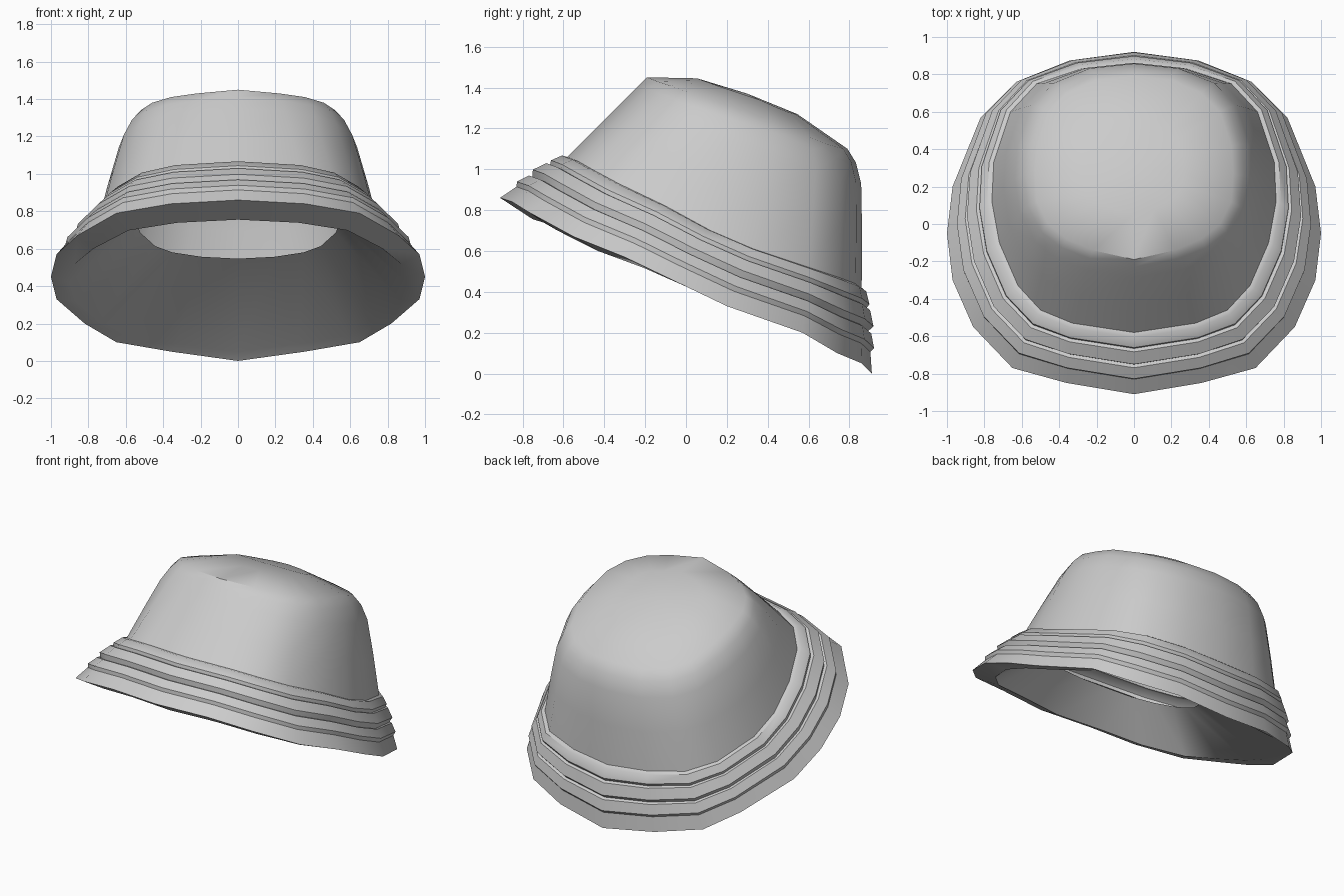
import bpy
import bmesh
from mathutils import Vector

if "Cube" in bpy.data.objects:
    bpy.data.objects.remove(bpy.data.objects["Cube"], do_unlink=True)

# One grey felt colour
felt = bpy.data.materials.new("grey_felt")
felt.use_nodes = True
grey = (0.6, 0.6, 0.6, 1.0)
felt.diffuse_color = grey
felt.node_tree.nodes["Principled BSDF"].inputs["Base Color"].default_value = grey

# Half outlines on the +x side, from the front round to the back
BRIM = [(0, -.91, .86), (.36, -.85, .84), (.65, -.77, .79), (.86, -.55, .67),
        (.97, -.3, .57), (1, -.05, .45), (.97, .2, .33), (.82, .57, .2),
        (.65, .74, .1), (.36, .86, .05), (0, .91, 0)]
BASE = [(0, -.58, 1.06), (.33, -.53, 1.04), (.5, -.46, 1), (.62, -.33, .93),
        (.72, -.1, .82), (.76, .12, .7), (.75, .33, .61), (.66, .6, .52),
        (.52, .75, .47), (.28, .83, .44), (0, .86, .42)]
SHOULDER = [(0, -.19, 1.45), (.22, -.14, 1.43), (.36, -.08, 1.41), (.46, 0, 1.38),
            (.52, .12, 1.34), (.53, .27, 1.29), (.52, .42, 1.24), (.46, .6, 1.16),
            (.36, .7, 1.12), (.2, .77, 1.1), (0, .79, 1.1)]
brim, base, shoulder = ([Vector(p) for p in half] for half in (BRIM, BASE, SHOULDER))


def mirror(half):
    """Close a half outline into a full ring."""
    return half + [Vector((-p.x, p.y, p.z)) for p in half[-2:0:-1]]


def outward(low, high):
    """Direction square to the wall that runs from low to high."""
    rise = high - low
    radial = Vector((low.x, low.y, 0)).normalized()
    return (radial * abs(rise.z) + Vector((0, 0, rise.xy.length))).normalized()


def band_ring(t, bulge):
    return [a.lerp(b, t) + outward(a, b) * bulge for a, b in zip(brim, base)]


def crown_ring(t, bulge):
    # The front panel stays straight; the sides and back swell
    ring = []
    for i, (a, b) in enumerate(zip(base, shoulder)):
        radial = Vector((a.x, a.y, 0)).normalized()
        ring.append(a.lerp(b, t) + radial * bulge * min(1, i / 5))
    return ring


def loft(name, halves, tip=None):
    """Skin a stack of rings, with an optional closing point."""
    bm = bmesh.new()
    rings = [[bm.verts.new(p) for p in mirror(half)] for half in halves]
    count = len(rings[0])
    for low, high in zip(rings, rings[1:]):
        for i in range(count):
            j = (i + 1) % count
            bm.faces.new((low[i], low[j], high[j], high[i]))
    if tip:
        top = bm.verts.new(tip)
        for i in range(count):
            bm.faces.new((rings[-1][i], rings[-1][(i + 1) % count], top))
    mesh = bpy.data.meshes.new(name)
    bm.to_mesh(mesh)
    bm.free()
    mesh.materials.append(felt)
    obj = bpy.data.objects.new(name, mesh)
    bpy.context.collection.objects.link(obj)
    bpy.ops.object.select_all(action="DESELECT")
    obj.select_set(True)
    bpy.context.view_layer.objects.active = obj
    bpy.ops.object.shade_smooth_by_angle(angle=0.7)


# Crown with rounded shoulder and domed top
center = Vector((0, .3, 1.37))
dome = [p.lerp(center, .5) + Vector((0, 0, .035)) for p in shoulder]
loft("crown", [base, crown_ring(.4, .03), crown_ring(.75, .05),
               crown_ring(.9, .035), shoulder, dome], center)

# Stepped stitched bands of the brim
STEPS = [(0, 0), (.25, .005), (.29, .025), (.46, .02), (.49, .005), (.54, .035),
         (.73, .028), (.76, .012), (.8, .028), (.95, .02), (1, 0)]
loft("brim_bands", [band_ring(t, bulge) for t, bulge in STEPS])

# Rolled lip and sloping lining, open in the middle
lip = [Vector((p.x * .9, p.y * .89 + .06, p.z * .82 + .05)) for p in brim]
opening = []
for p in brim:
    y = p.y * .42 - .12
    opening.append(Vector((p.x * .54, y, .67 - .47 * y)))
loft("brim_lining", [opening, lip, brim])
